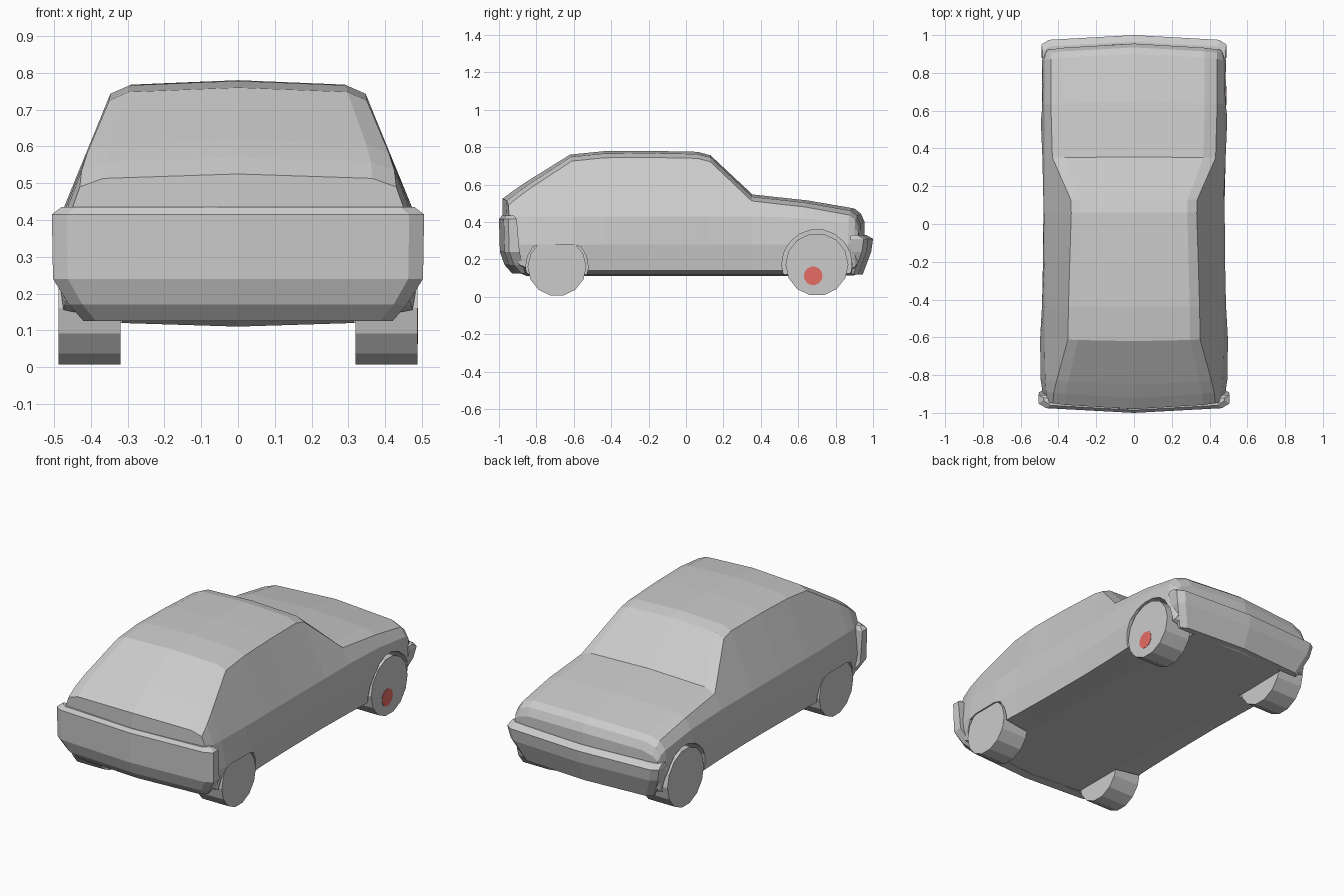
import bpy, bmesh, math

if "Cube" in bpy.data.objects:
    bpy.data.objects.remove(bpy.data.objects["Cube"])


def loft(name, rings):
    """Skin a list of equal closed rings; the caps are split down the middle."""
    bm = bmesh.new()
    vs = [[bm.verts.new(p) for p in r] for r in rings]
    n = len(rings[0])
    for a, b in zip(vs, vs[1:]):
        for i in range(n):
            j = (i + 1) % n
            bm.faces.new((a[i], a[j], b[j], b[i]))
    m = n // 2
    for r in (vs[0], vs[-1]):
        bm.faces.new(r[:m + 1])
        bm.faces.new(r[m:] + r[:1])
    bmesh.ops.recalc_face_normals(bm, faces=bm.faces)
    mesh = bpy.data.meshes.new(name)
    bm.to_mesh(mesh)
    bm.free()
    ob = bpy.data.objects.new(name, mesh)
    bpy.context.collection.objects.link(ob)
    return ob


def disc(name, x0, x1, y, z, r, sides, ztop=9.0):
    """Cylinder along x, optionally flattened above ztop."""
    ang = [2 * math.pi * i / sides for i in range(sides)]
    return loft(name, [[(x, y + r * math.cos(a), min(z + r * math.sin(a), ztop))
                        for a in ang] for x in (x0, x1)])


def body_ring(y, zt, xe, xb, zb, xm, zbot):
    half = [(0, zt), (.85 * xe, zt - .012), (xe, zt - .035), (xb, zb),
            (xm, .28), (xm - .015, zbot + .03), (.32, zbot + .01), (0, zbot)]
    pts = half + [(-x, z) for x, z in half[-2:0:-1]]
    # ends are bowed in plan
    return [(x, y - math.copysign(.04 * (x / .48) ** 2 * y * y, y), z) for x, z in pts]


# body shell: y, top, roof edge x, belt x, belt z, side x, bottom
sections = [
    (-.98, .525, .43, .455, .42, .47, .20),
    (-.92, .57, .425, .465, .43, .485, .14),
    (-.85, .617, .41, .47, .43, .495, .11),
    (-.62, .76, .35, .475, .43, .497, .11),
    (-.44, .778, .347, .475, .43, .487, .11),
    (-.20, .78, .34, .475, .43, .482, .11),
    (.06, .775, .332, .475, .43, .48, .11),
    (.13, .757, .335, .475, .43, .48, .11),
    (.355, .547, .432, .475, .43, .485, .11),
    (.65, .515, .44, .475, .42, .497, .11),
    (.90, .472, .44, .475, .39, .487, .115),
    (.935, .445, .44, .468, .37, .475, .13),
    (.955, .40, .435, .46, .34, .46, .16),
]
body = loft("body", [body_ring(*s) for s in sections])


# bumpers: z, half width, centre y, inner y
def bumper(name, levels):
    rings = []
    for z, w, y, yin in levels:
        s = math.copysign(1, y)
        half = [(0, y), (.92 * w, y - .025 * s), (w, y - .05 * s), (w, yin), (0, yin)]
        rings.append([(x, v, z) for x, v in half + [(-x, v) for x, v in half[-2:0:-1]]])
    return loft(name, rings)


bumper("front_bumper", [(.12, .42, .945, .885), (.24, .475, .99, .885),
                        (.31, .49, 1.0, .88), (.33, .485, .965, .88)])
bumper("rear_bumper", [(.125, .42, -.93, -.86), (.17, .46, -.97, -.87),
                       (.24, .503, -.995, -.89), (.415, .506, -1.0, -.905),
                       (.435, .48, -.985, -.92)])

# wheels and the arches cut around them
for side, s in (("right", 1), ("left", -1)):
    for end, y, z, r, ar, top in (("front", .70, .172, .168, .188, 9),
                                  ("rear", -.69, .16, .157, .167, .28)):
        disc(f"{end}_{side}_wheel", s * .32, s * .488, y, z, r, 14)
        cut = disc(f"{end}_{side}_arch_cutter", s * .315, s * .6, y, z, ar, 18, top)
        cut.hide_render = True
        cut.display_type = 'WIRE'
        mod = body.modifiers.new(f"{end}_{side}_arch", 'BOOLEAN')
        mod.operation = 'DIFFERENCE'
        mod.solver = 'EXACT'
        mod.object = cut

# red hub on the right front wheel
red = bpy.data.materials.new("red")
red.diffuse_color = (.8, .15, .13, 1)
red.use_nodes = True
red.node_tree.nodes["Principled BSDF"].inputs["Base Color"].default_value = red.diffuse_color
hub = disc("wheel_hub", .48, .49, .68, .112, .05, 14)
hub.data.materials.append(red)
